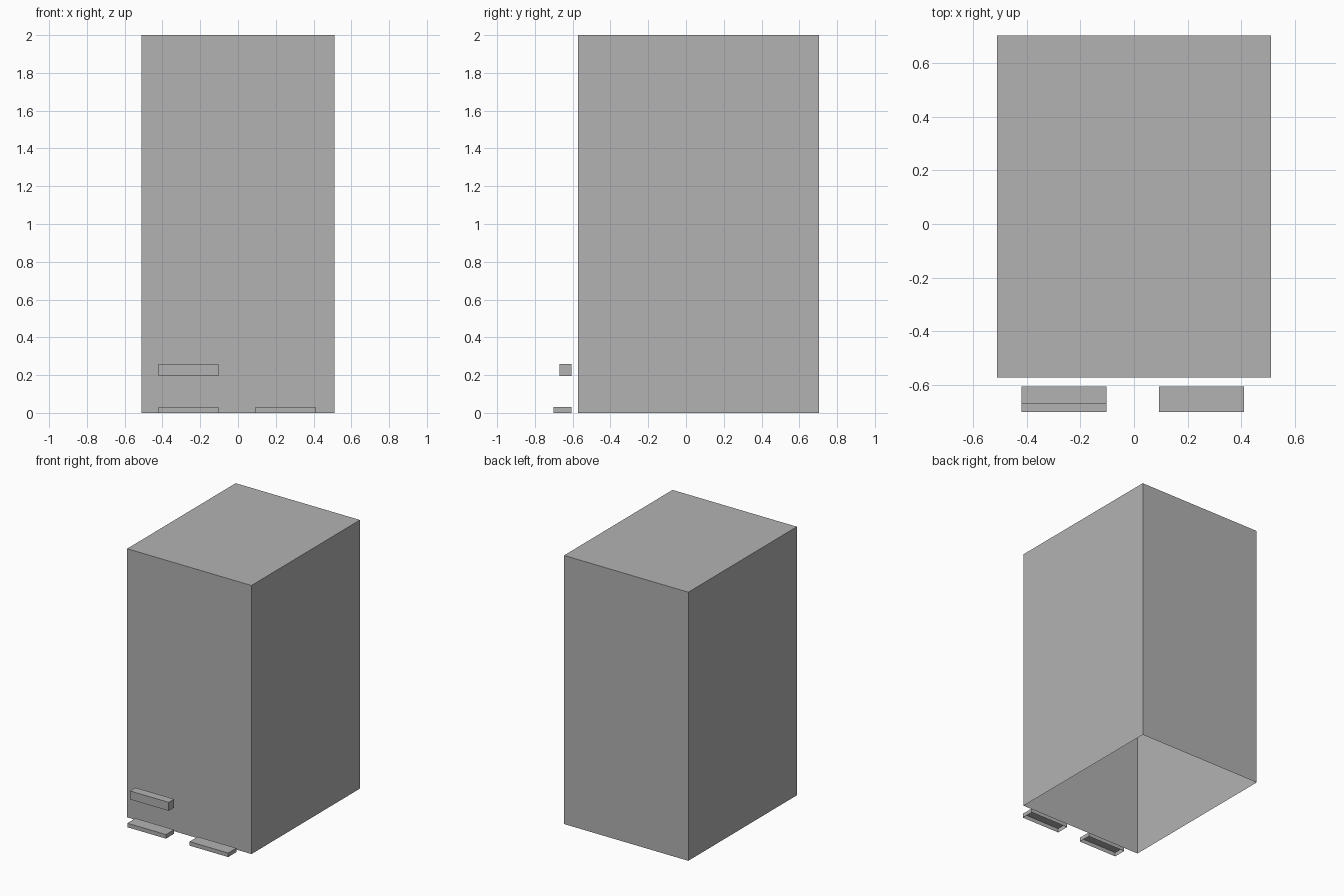
import bpy
import bmesh

if "Cube" in bpy.data.objects:
    bpy.data.objects.remove(bpy.data.objects["Cube"], do_unlink=True)

# One plain grey for the whole building
grey = bpy.data.materials.new("plain_grey")
grey.use_nodes = True
colour = (0.448, 0.448, 0.448, 1.0)
grey.diffuse_color = colour
grey.node_tree.nodes["Principled BSDF"].inputs["Base Color"].default_value = colour


def extruded_block(name, x, y, z):
    """Thin walls and a top raised from a rectangular footprint, without a floor."""
    bm = bmesh.new()
    bmesh.ops.create_cube(bm, size=1)
    for v in bm.verts:
        v.co = [low + (c + 0.5) * (high - low)
                for c, (low, high) in zip(v.co, (x, y, z))]
    bm.normal_update()
    floor = [f for f in bm.faces if f.normal.z < -0.5]
    bmesh.ops.delete(bm, geom=floor, context='FACES')
    mesh = bpy.data.meshes.new(name)
    bm.to_mesh(mesh)
    bm.free()
    mesh.materials.append(grey)
    obj = bpy.data.objects.new(name, mesh)
    bpy.context.collection.objects.link(obj)
    return obj


# Tall main block
extruded_block("main_block", (-0.512, 0.512), (-0.573, 0.704), (0, 2))

# Two low steps along the front
right_span, left_span = (-0.42, -0.102), (0.093, 0.411)
for name, span in (("right_step", right_span), ("left_step", left_span)):
    extruded_block(name, span, (-0.702, -0.606), (0, 0.03))

# Small canopy above the right step
extruded_block("canopy", right_span, (-0.67, -0.606), (0.195, 0.258))
